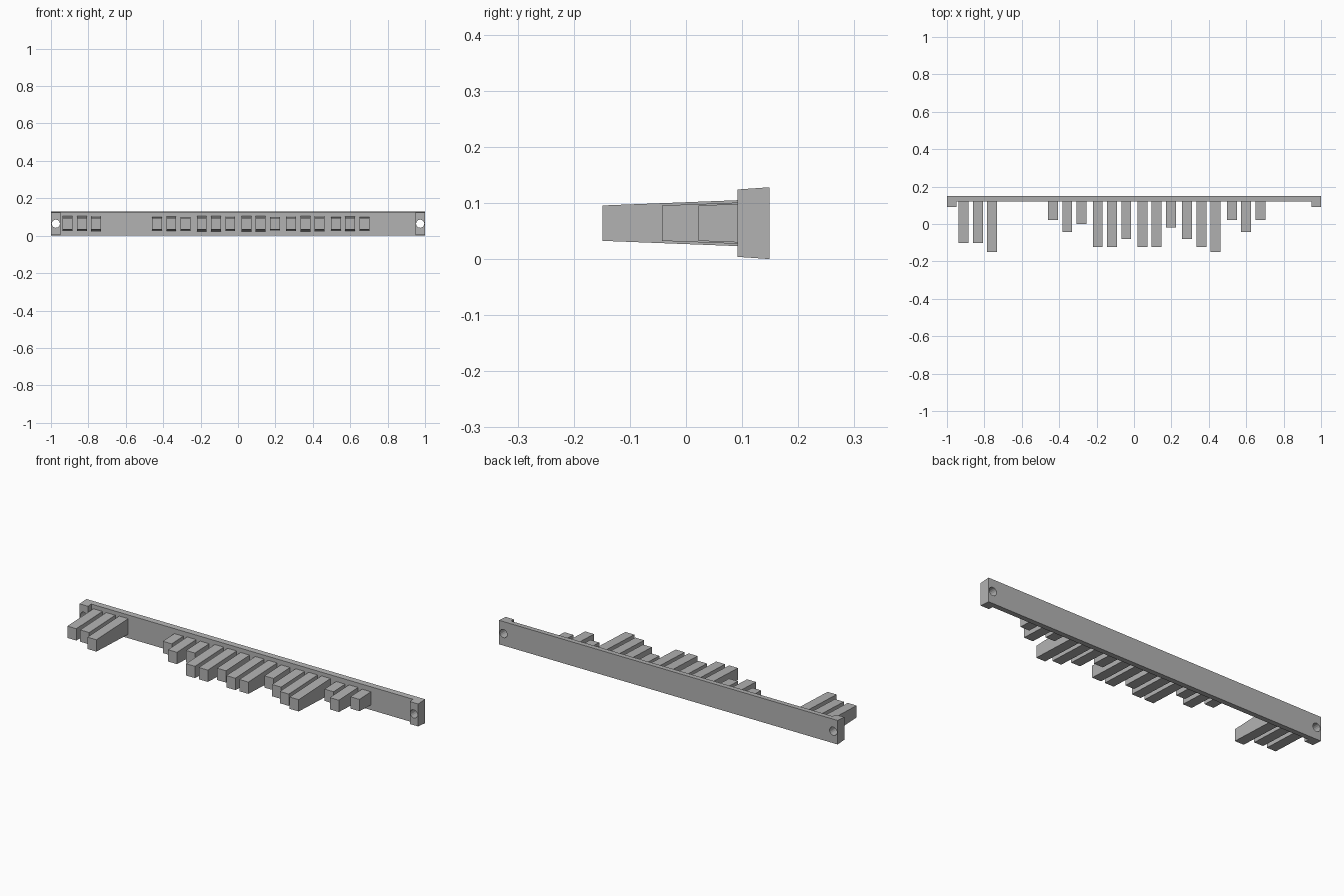
import bpy
import bmesh
from math import radians
from mathutils import Matrix

cube = bpy.data.objects.get("Cube")
if cube:
    bpy.data.objects.remove(cube, do_unlink=True)

grey = bpy.data.materials.new("plain grey")
grey.use_nodes = True
grey.diffuse_color = (0.45, 0.45, 0.45, 1)
grey.node_tree.nodes["Principled BSDF"].inputs["Base Color"].default_value = grey.diffuse_color

BACK, FACE, LUG = 0.149, 0.119, 0.092   # y of bar back, bar front, lug front
MID = 0.064                             # height of the pin and hole axis


def add_object(name, bm):
    bmesh.ops.recalc_face_normals(bm, faces=bm.faces)
    mesh = bpy.data.meshes.new(name)
    bm.to_mesh(mesh)
    bm.free()
    mesh.materials.append(grey)
    obj = bpy.data.objects.new(name, mesh)
    bpy.context.collection.objects.link(obj)
    return obj


def drafted(name, outline, half_height):
    """Extrude a plan outline; half_height(y) gives the draft about MID."""
    bm = bmesh.new()
    for_side = []
    for side in (-1, 1):
        for_side.append([bm.verts.new((x, y, MID + side * half_height(y))) for x, y in outline])
    low, high = for_side
    bm.faces.new(low)
    bm.faces.new(high)
    for i in range(len(low)):
        j = (i + 1) % len(low)
        bm.faces.new((low[i], low[j], high[j], high[i]))
    return add_object(name, bm)


# Bar with a lug at each end
half = [(0.95, FACE), (0.95, LUG), (1, LUG), (1, BACK)]
outline = half + [(-x, y) for x, y in reversed(half)]
bar = drafted("mounting_bar", outline, lambda y: MID - 0.07 * (BACK - y))

# Round screw hole through each lug
bm = bmesh.new()
for x in (-0.974, 0.974):
    place = Matrix.Translation((x, BACK, MID)) @ Matrix.Rotation(radians(90), 4, 'X')
    bmesh.ops.create_cone(bm, cap_ends=True, segments=16, radius1=0.022,
                          radius2=0.022, depth=0.4, matrix=place)
cutter = add_object("hole_cutter", bm)
cutter.hide_render = True
cut = bar.modifiers.new("screw_holes", 'BOOLEAN')
cut.operation, cut.solver, cut.object = 'DIFFERENCE', 'EXACT', cutter
graph = bpy.context.evaluated_depsgraph_get()
solid = bpy.data.meshes.new_from_object(bar.evaluated_get(graph))
bar.modifiers.clear()
bar.data = solid
bpy.data.objects.remove(cutter, do_unlink=True)

# Drafted pins in groups of three; the second group is left empty
TIPS = [(-0.101, -0.101, -0.149), (),
        (0.022, -0.043, 0.0), (-0.124, -0.124, -0.08),
        (-0.124, -0.124, -0.02), (-0.08, -0.124, -0.149),
        (0.022, -0.043, 0.022)]
WIDTH = 0.053
for g, group in enumerate(TIPS):
    for p, tip in enumerate(group):
        x = -0.911 + 0.239 * g + 0.0762 * p
        a, b = x - WIDTH / 2, x + WIDTH / 2
        root = FACE + 0.004
        drafted(f"pin_{g + 1}_{p + 1}", [(a, tip), (b, tip), (b, root), (a, root)],
                lambda y: 0.0315 + 0.039 * (y - tip))
